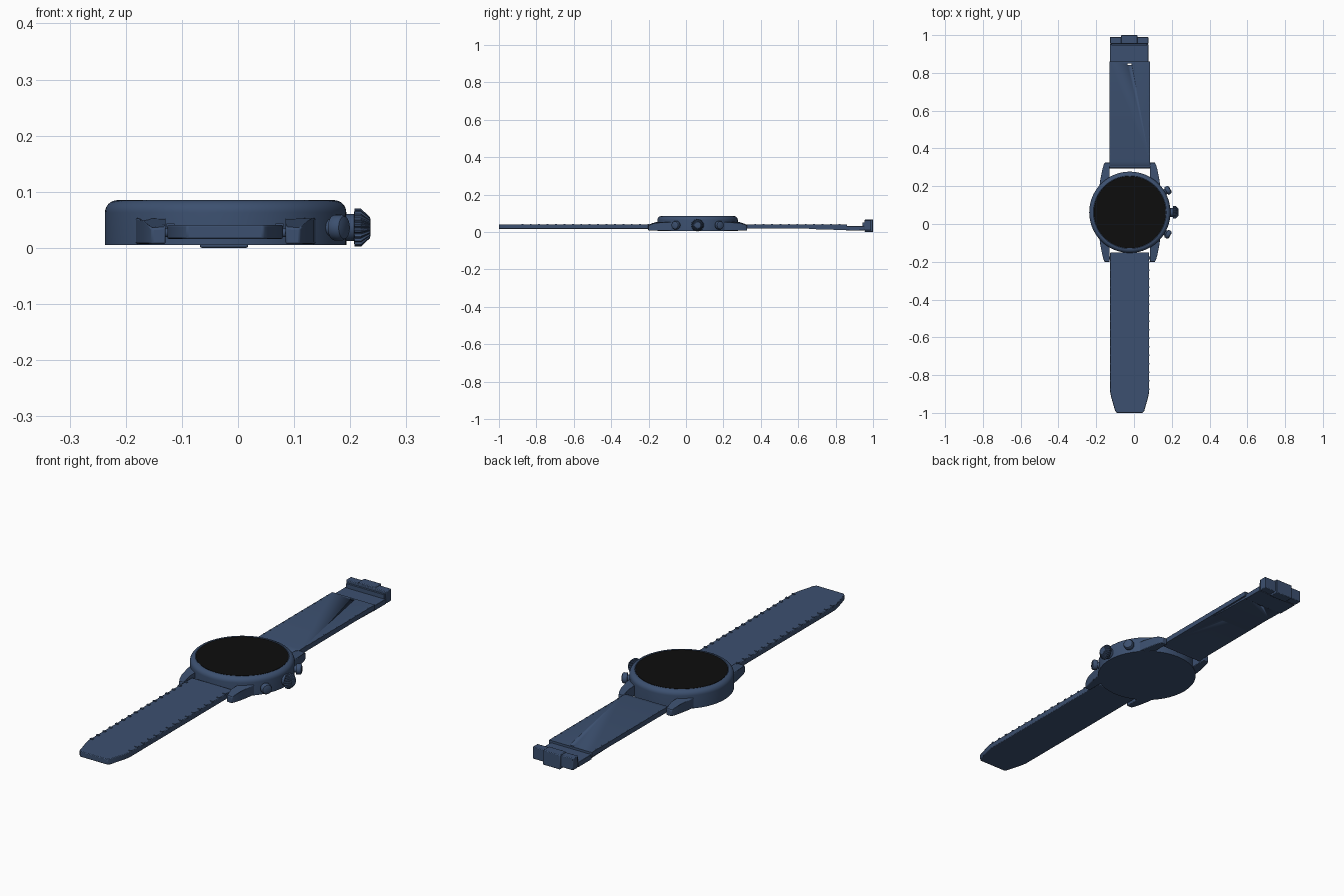
import bpy, bmesh, math
from mathutils import Vector, Matrix

if "Cube" in bpy.data.objects:
    bpy.data.objects.remove(bpy.data.objects["Cube"])

CX, CY = -0.022, 0.062


def material(name, col):
    m = bpy.data.materials.new(name)
    m.diffuse_color = (*col, 1)
    m.use_nodes = True
    m.node_tree.nodes["Principled BSDF"].inputs["Base Color"].default_value = m.diffuse_color
    return m


BLUE = material("navy", (0.045, 0.08, 0.16))
BLACK = material("black_glass", (0.004, 0.004, 0.004))


def finish(name, bm, mat=BLUE, bevel=0, angle=35):
    bmesh.ops.recalc_face_normals(bm, faces=bm.faces)
    me = bpy.data.meshes.new(name)
    bm.to_mesh(me)
    bm.free()
    ob = bpy.data.objects.new(name, me)
    bpy.context.collection.objects.link(ob)
    me.materials.append(mat)
    if bevel:
        b = ob.modifiers.new("bevel", 'BEVEL')
        b.width, b.segments, b.limit_method = bevel, 2, 'ANGLE'
    bpy.ops.object.select_all(action='DESELECT')
    ob.select_set(True)
    bpy.context.view_layer.objects.active = ob
    bpy.ops.object.shade_smooth_by_angle(angle=math.radians(angle))
    return ob


def loft(name, rings, **kw):
    """Join equal-length rings of points and cap both ends."""
    bm = bmesh.new()
    vs = [[bm.verts.new(p) for p in r] for r in rings]
    n = len(vs[0])
    for a, b in zip(vs, vs[1:]):
        for i in range(n):
            j = (i + 1) % n
            bm.faces.new((a[i], a[j], b[j], b[i]))
    bm.faces.new(vs[0])
    bm.faces.new(vs[-1])
    return finish(name, bm, **kw)


def lathe(name, profile, loc, axis=(0, 0, 1), seg=96, ribs=None, **kw):
    """Revolve (radius, height) points round an axis; ribs = profile rows to groove."""
    rot = Vector(axis).to_track_quat('Z', 'Y')
    rings = []
    for k, (r, h) in enumerate(profile):
        ring = []
        for i in range(seg):
            a = 2 * math.pi * i / seg
            q = r * (0.87 if ribs and k in ribs and i % 4 < 2 else 1)
            ring.append(Vector(loc) + rot @ Vector((q * math.cos(a), q * math.sin(a), h)))
        rings.append(ring)
    return loft(name, rings, **kw)


def add_box(bm, x0, x1, y0, y1, z0, z1):
    m = Matrix.Translation(((x0 + x1) / 2, (y0 + y1) / 2, (z0 + z1) / 2)) @ \
        Matrix.Diagonal((x1 - x0, y1 - y0, z1 - z0, 1))
    bmesh.ops.create_cube(bm, size=1, matrix=m)


def box(name, *dims, **kw):
    bm = bmesh.new()
    add_box(bm, *dims)
    return finish(name, bm, **kw)


# Case with rounded shoulder, and glass
arc = [(0.193 + 0.022 * math.cos(t), 0.063 + 0.022 * math.sin(t))
       for t in [i * math.pi / 16 for i in range(9)]]
lathe("case", [(0.215, 0.005)] + arc + [(0.191, 0.083)], (CX, CY, 0))
lathe("screen", [(0.19, 0.08), (0.19, 0.0845)], (CX, CY, 0), mat=BLACK)

# Four lugs: plan outline with falling top height toward the tip
LUG = [(0.107, 0.10, 0.056), (0.107, 0.225, 0.054), (0.107, 0.25, 0.046),
       (0.107, 0.264, 0.036), (0.132, 0.264, 0.034), (0.139, 0.25, 0.043),
       (0.146, 0.225, 0.05), (0.157, 0.17, 0.053), (0.165, 0.10, 0.054)]
for sx in (-1, 1):
    for sy in (-1, 1):
        loft("lug", [[(CX + sx * x, CY + sy * y, 0.007) for x, y, z in LUG],
                     [(CX + sx * x, CY + sy * y, z) for x, y, z in LUG]], bevel=0.003)

# Spring bars
for sy in (-1, 1):
    lathe("spring_bar", [(0.008, 0), (0.008, 0.22)], (CX - 0.11, CY + sy * 0.243, 0.027),
          (1, 0, 0), seg=16)

# Crown with stem and ribbed head
lathe("crown_stem", [(0.024, 0), (0.024, 0.04)], (0.17, CY, 0.036), (1, 0, 0), seg=32)
lathe("crown", [(0.028, 0), (0.034, 0.001), (0.034, 0.012), (0.019, 0.028), (0.015, 0.029)],
      (0.207, CY, 0.036), (1, 0, 0), seg=80, ribs=(1, 2, 3), angle=20)

# Two pushers, angled outward
for s in (-1, 1):
    a = s * math.radians(30)
    d = (math.cos(a), math.sin(a), 0)
    lathe("pusher", [(0.015, 0.19), (0.015, 0.222), (0.022, 0.223), (0.023, 0.226),
                     (0.023, 0.239), (0.02, 0.244), (0.012, 0.247)],
          (CX, CY, 0.036), d, seg=32)

# Lower strap with tapered tip
SC = -0.023
half = [(0.103, -0.15), (0.103, -0.89), (0.097, -0.92), (0.077, -0.99), (0.068, -1.0)]
outline = [(SC + x, y) for x, y in half] + [(SC - x, y) for x, y in reversed(half)]
loft("lower_strap", [[(x, y, z) for x, y in outline] for z in (0.016, 0.041)], bevel=0.003)

# Upper strap: side profile with rounded end at the case
side = [(0.295, 0.014), (0.294, 0.022), (0.299, 0.031), (0.31, 0.037), (0.33, 0.041),
        (0.86, 0.041), (0.86, 0.02), (0.33, 0.018)]
upper = loft("upper_strap", [[(x, y, z) for y, z in side] for x in (-0.13, 0.084)])
cutter = box("slot_cutter", -0.034, -0.012, 0.843, 0.851, -0.05, 0.1)
cutter.hide_render = True
cutter.hide_viewport = True

# Thin clasp sheet under the upper strap
sheet = [(0.63, 0.019), (0.70, 0.014), (0.78, 0.012), (0.86, 0.01), (0.86, 0.021), (0.63, 0.022)]
under = loft("clasp_sheet", [[(x, y, z) for y, z in sheet] for x in (-0.122, 0.076)])
for ob in (upper, under):
    m = ob.modifiers.new("slot", 'BOOLEAN')
    m.operation, m.object, m.solver = 'DIFFERENCE', cutter, 'EXACT'

# Stitches along the strap edges
bm = bmesh.new()
for s in (-1, 1):
    for i in range(16):
        y, e = -0.20 - i * 0.045, SC + s * 0.097
        add_box(bm, e - 0.007, e + 0.007, y - 0.005, y + 0.005, 0.036, 0.0435)
    for i in range(11):
        y, e = 0.37 + i * 0.045, SC + s * 0.104
        add_box(bm, e - 0.003, e + 0.003, y - 0.005, y + 0.005, 0.036, 0.042)
finish("stitches", bm)

# Clasp: plate, raised end bar and centre catch
box("clasp_plate", -0.127, 0.076, 0.855, 0.952, 0.008, 0.031, bevel=0.002)
box("clasp_bar", -0.127, 0.076, 0.954, 0.99, 0.008, 0.062, bevel=0.003)
box("clasp_hinge", -0.12, 0.07, 0.945, 0.96, 0.01, 0.05)
box("clasp_catch", -0.068, 0.018, 0.955, 1.0, 0.0, 0.066, bevel=0.003)
